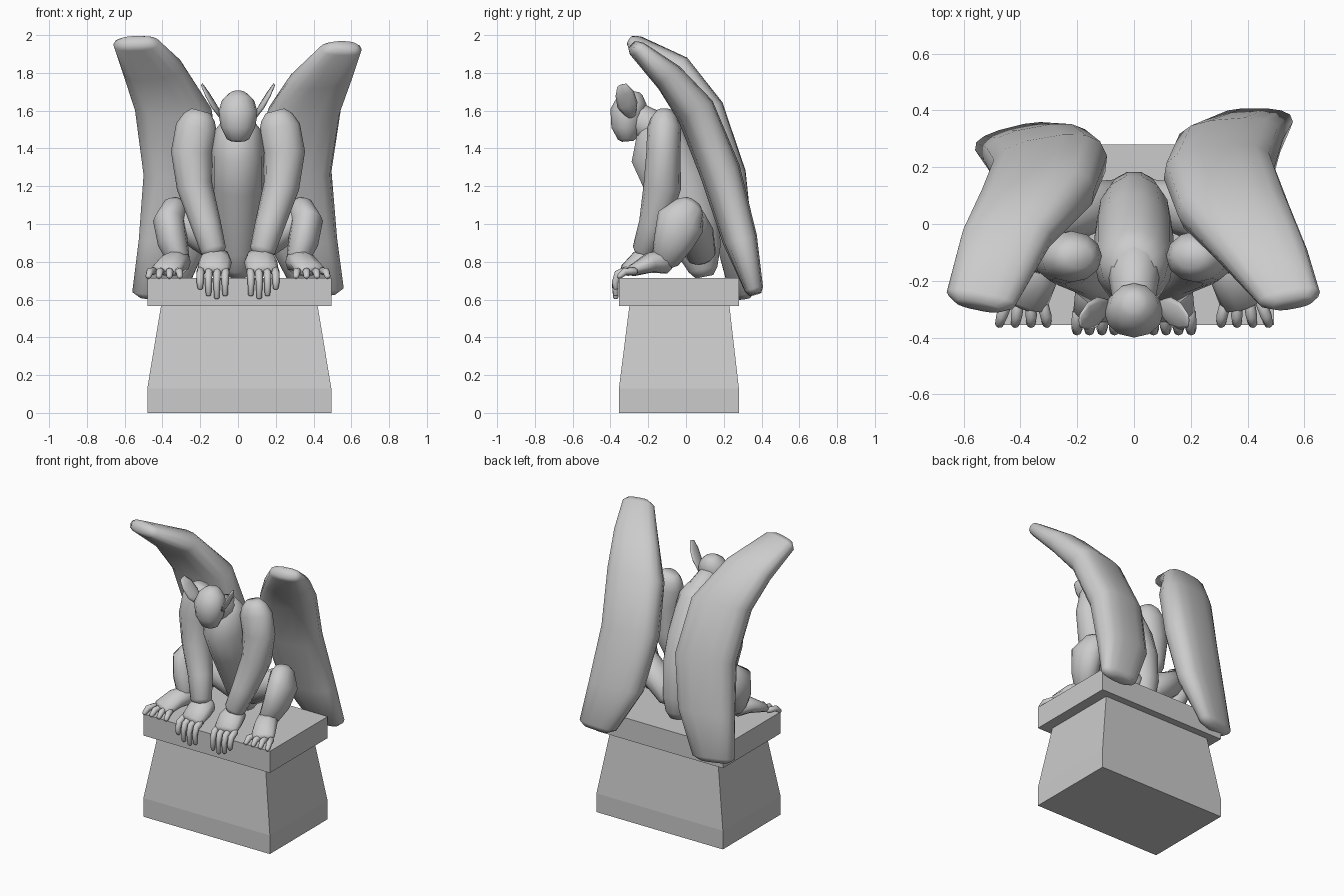
import bpy, bmesh
from math import cos, sin, pi, copysign
from mathutils import Vector

if "Cube" in bpy.data.objects:
    bpy.data.objects.remove(bpy.data.objects["Cube"])


def loft(name, rings, smooth=True):
    """Skin a list of equal-length point rings and cap both ends."""
    bm = bmesh.new()
    vr = [[bm.verts.new(p) for p in r] for r in rings]
    n = len(vr[0])
    for a, b in zip(vr, vr[1:]):
        for i in range(n):
            j = (i + 1) % n
            bm.faces.new((a[i], a[j], b[j], b[i]))
    bm.faces.new(vr[0])
    bm.faces.new(vr[-1])
    bmesh.ops.recalc_face_normals(bm, faces=bm.faces)
    for f in bm.faces:
        f.smooth = smooth
    me = bpy.data.meshes.new(name)
    bm.to_mesh(me)
    bm.free()
    ob = bpy.data.objects.new(name, me)
    bpy.context.collection.objects.link(ob)
    return ob


def tube(name, stations, sides=12, s=1, cap=0.5):
    """Limb through (x, y, z, rx, ry) stations with rounded ends; s=-1 mirrors."""
    c = [Vector((p[0] * s, p[1], p[2])) for p in stations]
    r = [(p[3], p[4]) for p in stations]
    for end, nxt in ((0, 1), (-1, -2)):
        d = (c[end] - c[nxt]).normalized() * min(r[end]) * cap
        tip, rad = c[end] + d, (r[end][0] * 0.6, r[end][1] * 0.6)
        if end == 0:
            c.insert(0, tip)
            r.insert(0, rad)
        else:
            c.append(tip)
            r.append(rad)
    rings = []
    for i, p in enumerate(c):
        t = (c[min(i + 1, len(c) - 1)] - c[max(i - 1, 0)]).normalized()
        u = Vector((1, 0, 0))
        u = (u - t * u.dot(t)).normalized()
        v = t.cross(u)
        rings.append([p + u * r[i][0] * cos(2 * pi * k / sides) + v * r[i][1] * sin(2 * pi * k / sides)
                      for k in range(sides)])
    return loft(name, rings)


def wing(name, inner, outer, thick, sides=14):
    """Thick curved blade between an inner and an outer edge."""
    a = [Vector(p) for p in inner]
    b = [Vector(p) for p in outer]
    mid = [(p + q) / 2 for p, q in zip(a, b)]
    rings, last = [], len(mid) - 1
    for i, m in enumerate(mid):
        t = (mid[min(i + 1, last)] - mid[max(i - 1, 0)]).normalized()
        h = (b[i] - a[i]) / 2
        n = t.cross(h).normalized() * thick[i]
        ring = []
        for k in range(sides):
            x, y = cos(2 * pi * k / sides), sin(2 * pi * k / sides)
            ring.append(m + h * copysign(abs(x) ** 0.75, x) + n * copysign(abs(y) ** 0.75, y))
        rings.append(ring)
    # rounded ends
    for end, nxt in ((0, 1), (-1, -2)):
        d = (mid[end] - mid[nxt]).normalized() * 0.03
        cap = [mid[end] + d + (p - mid[end]) * 0.65 for p in rings[end]]
        if end == 0:
            rings.insert(0, cap)
            mid.insert(0, mid[0])
        else:
            rings.append(cap)
    return loft(name, rings)


def rect(x, y0, y1, z):
    return [Vector(p) for p in ((-x + .007, y0, z), (x + .007, y0, z), (x + .007, y1, z), (-x + .007, y1, z))]


# Plinth
loft("plinth_base", [rect(.487, -.355, .28, 0), rect(.487, -.355, .28, .13), rect(.415, -.30, .23, .565)], False)
loft("plinth_slab", [rect(.487, -.355, .28, .565), rect(.487, -.355, .28, .715)], False)

# Torso, neck, head
tube("torso", [(0, .09, .76, .08, .08), (0, .07, .86, .105, .12), (0, .02, 1.05, .13, .16),
               (0, -.05, 1.22, .14, .175), (0, -.13, 1.38, .14, .17), (0, -.14, 1.5, .12, .12)], 14)
tube("neck", [(0, -.13, 1.48, .10, .10), (0, -.27, 1.57, .075, .08)])
tube("head", [(0, -.31, 1.45, .06, .05), (0, -.315, 1.51, .09, .08), (0, -.31, 1.59, .105, .092),
              (0, -.285, 1.655, .085, .08), (0, -.28, 1.69, .05, .05)], cap=.25)

for s, side in ((1, "right"), (-1, "left")):
    # Ear
    tube(side + "_ear", [(.09, -.29, 1.57, .012, .025), (.13, -.31, 1.63, .015, .055),
                         (.165, -.325, 1.69, .012, .05), (.19, -.34, 1.735, .006, .025)], 8, s)
    # Arm
    tube(side + "_arm", [(.205, -.115, 1.565, .085, .07), (.22, -.115, 1.51, .11, .09),
                         (.245, -.12, 1.38, .11, .09), (.23, -.125, 1.2, .095, .10),
                         (.17, -.17, 1.0, .08, .08), (.13, -.22, .86, .068, .065)], s=s)
    # Hand with four fingers hooked over the slab edge
    tube(side + "_hand", [(.115, -.19, .82, .075, .06), (.12, -.25, .80, .088, .06),
                          (.13, -.32, .755, .085, .035)], 10, s)
    for k in range(4):
        x = .065 + .044 * k
        drop = (.625, .61, .625, .66)[k]
        tube(side + "_finger", [(x, -.31, .755, .021, .022), (x + .003, -.36, .735, .021, .022),
                                (x + .004, -.375, .69, .018, .018), (x + .003, -.372, drop, .014, .014)], 8, s)
    # Folded leg
    tube(side + "_thigh", [(.07, .08, .84, .07, .08), (.19, .05, .94, .09, .10),
                           (.32, .01, 1.03, .08, .09)], s=s)
    tube(side + "_shin", [(.33, .02, 1.085, .07, .085), (.365, -.03, 1.01, .085, .13),
                          (.345, -.07, .90, .08, .105), (.315, -.11, .81, .06, .075)], s=s)
    # Foot with four toes
    tube(side + "_foot", [(.31, -.11, .80, .065, .065), (.345, -.19, .795, .075, .055),
                          (.385, -.28, .755, .08, .032)], 10, s)
    for k in range(4):
        x = .325 + .04 * k
        tube(side + "_toe", [(x, -.27, .75, .02, .02), (x + .012 * k - .015, -.325, .748, .02, .02),
                             (x + .016 * k - .018, -.355, .72, .015, .014)], 8, s)

# Wings, slightly different in pose
wing("right_wing",
     [(.44, -.28, 1.93), (.27, -.09, 1.76), (.155, .03, 1.59), (.105, .16, 1.28), (.15, .27, .92), (.29, .36, .65)],
     [(.655, -.24, 1.925), (.61, -.09, 1.79), (.545, .07, 1.61), (.495, .20, 1.28), (.525, .30, .92),
      (.56, .36, .66)],
     [.045, .08, .10, .105, .09, .05])
wing("left_wing",
     [(-.42, -.29, 1.96), (-.29, -.05, 1.84), (-.14, .12, 1.61), (-.095, .24, 1.26), (-.15, .29, .92),
      (-.28, .33, .63)],
     [(-.66, -.24, 1.95), (-.61, -.05, 1.80), (-.545, .07, 1.60), (-.50, .17, 1.26), (-.525, .22, .92),
      (-.56, .26, .64)],
     [.045, .08, .10, .105, .09, .05])
